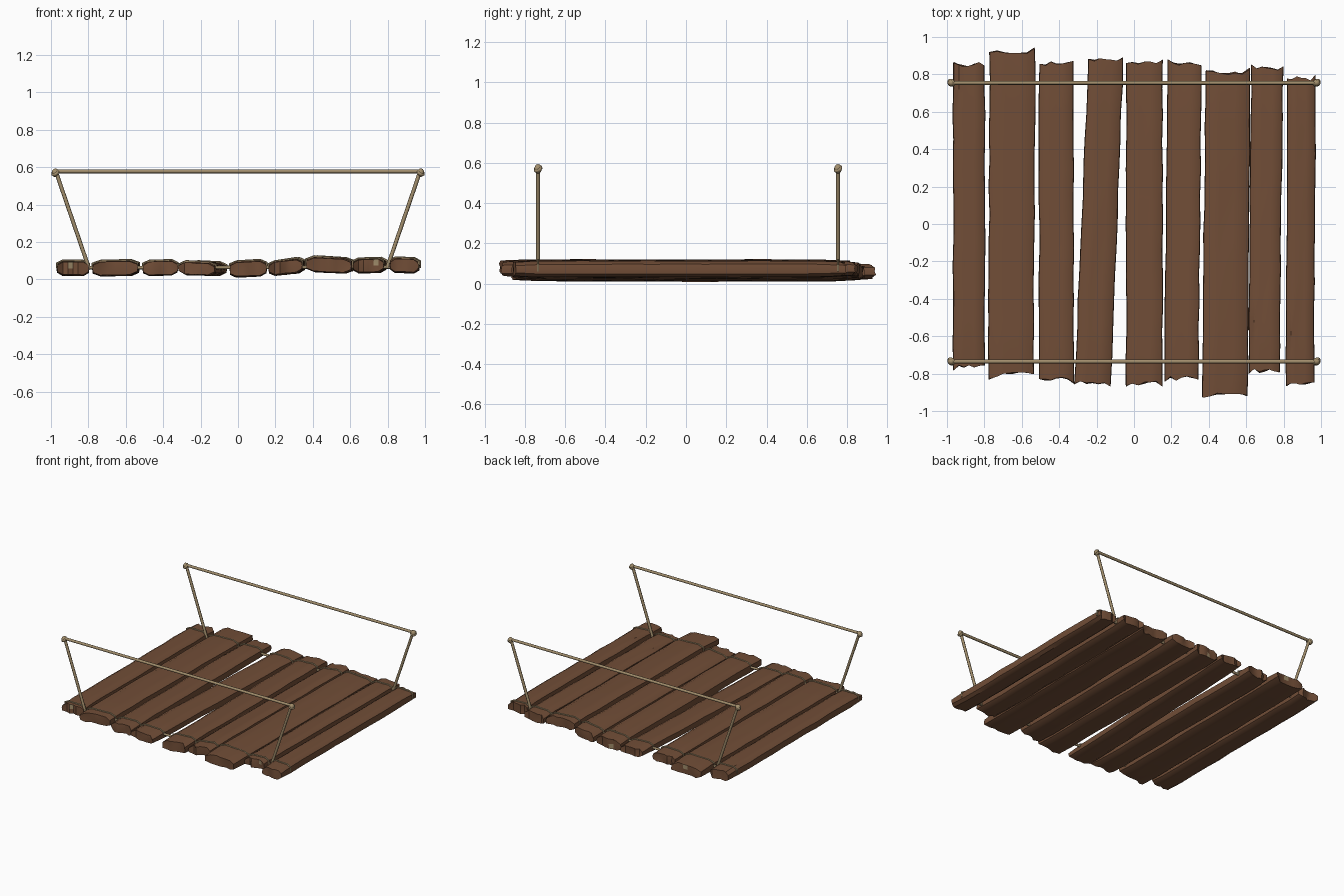
import bpy, bmesh, math, random
from mathutils import Vector

if "Cube" in bpy.data.objects:
    bpy.data.objects.remove(bpy.data.objects["Cube"])
random.seed(7)


def material(name, rgb):
    m = bpy.data.materials.new(name)
    m.diffuse_color = (*rgb, 1)
    m.use_nodes = True
    m.node_tree.nodes["Principled BSDF"].inputs["Base Color"].default_value = m.diffuse_color
    return m


WOOD = material("brown wood", (0.165, 0.075, 0.038))
ROPE = material("tan rope", (0.36, 0.27, 0.15))


def finish(bm, name, mats, angle=35):
    bmesh.ops.recalc_face_normals(bm, faces=bm.faces[:])
    me = bpy.data.meshes.new(name)
    bm.to_mesh(me)
    bm.free()
    for m in mats:
        me.materials.append(m)
    me.polygons.foreach_set("use_smooth", [True] * len(me.polygons))
    me.set_sharp_from_angle(angle=math.radians(angle))
    ob = bpy.data.objects.new(name, me)
    bpy.context.collection.objects.link(ob)
    return ob


# front y, back y, left/right x at front, left/right x at back, top z left/right, thickness
PLANKS = [
    (-0.77, 0.86, -0.965, -0.80, -0.965, -0.80, .100, .098, .080),
    (-0.81, 0.92, -0.775, -0.54, -0.77, -0.53, .098, .102, .082),
    (-0.835, 0.86, -0.505, -0.325, -0.505, -0.325, .098, .102, .080),
    (-0.85, 0.88, -0.315, -0.125, -0.24, -0.06, .096, .090, .072),
    (-0.86, 0.87, -0.04, 0.15, -0.04, 0.15, .095, .103, .086),
    (-0.83, 0.86, 0.165, 0.34, 0.18, 0.36, .095, .113, .078),
    (-0.92, 0.815, 0.365, 0.605, 0.385, 0.62, .122, .112, .082),
    (-0.79, 0.84, 0.615, 0.775, 0.63, 0.795, .110, .114, .078),
    (-0.855, 0.78, 0.815, 0.96, 0.82, 0.97, .116, .112, .080),
]
N, S = 6, 12


def plank(idx, p):
    y0, y1, fl, fr, bl, br, zl, zr, th = p
    bm = bmesh.new()
    ends = []
    for _ in range(2):
        e = [random.uniform(-.016, .006) for _ in range(N + 1)]
        e[random.choice((0, N))] += 0.02
        ends.append(e)
    rings, mids = [], []
    for s in range(S + 1):
        t = s / S
        L, R = fl + (bl - fl) * t, fr + (br - fr) * t
        L += random.uniform(-.003, .003)
        R += random.uniform(-.003, .003)
        end = s in (0, S)

        def pt(i, row):
            u = i / N
            y = y0 + (y1 - y0) * t
            edge = i in (0, N)
            z = zl + (zr - zl) * u - th * row / 2
            if row != 1:
                inset = (.016 if edge else 0) + (.006 if end else 0)
                z += -inset if row == 0 else inset
                z += random.uniform(-.0015, .0015)
            x = L + (R - L) * u
            if edge and row == 1:
                x += .003 if i else -.003
            if s == 0:
                y -= ends[0][i] + random.uniform(-.005, .005)
            elif s == S:
                y += ends[1][i] + random.uniform(-.005, .005)
            return bm.verts.new((x, y, z))
        rows = [[pt(i, 0) for i in range(N + 1)], None, [pt(i, 2) for i in range(N + 1)]]
        if end:
            rows[1] = [pt(i, 1) for i in range(N + 1)]
        else:
            a, b = pt(0, 1), pt(N, 1)
            rows[1] = [a] + [None] * (N - 1) + [b]
        rings.append(rows[0] + [rows[1][N]] + rows[2][::-1] + [rows[1][0]])
        mids.append(rows)
    for a, b in zip(rings, rings[1:]):
        k = len(a)
        for i in range(k):
            bm.faces.new((a[i], a[(i + 1) % k], b[(i + 1) % k], b[i]))
    # broken ends, with a bare pale splinter on a few planks
    for side, rows in ((0, mids[0]), (1, mids[-1])):
        for r in range(2):
            for i in range(N):
                f = bm.faces.new((rows[r][i], rows[r][i + 1], rows[r + 1][i + 1], rows[r + 1][i]))
                if (side, idx, r, i) in {(0, 0, 0, 2), (0, 7, 0, 4), (1, 1, 0, 3), (1, 4, 1, 2)}:
                    f.material_index = 1
    finish(bm, f"plank_{idx + 1}", (WOOD, ROPE))


for i, p in enumerate(PLANKS):
    plank(i, p)


def tube(name, pts, r, sides=8):
    bm = bmesh.new()
    pts = [Vector(q) for q in pts]
    rings = []
    for k, q in enumerate(pts):
        d = (pts[min(k + 1, len(pts) - 1)] - pts[max(k - 1, 0)]).normalized()
        u = d.cross(Vector((0, 1, 0))).normalized()   # every rope lies in an xz plane
        v = d.cross(u)
        rings.append([bm.verts.new(q + r * (math.cos(a) * u + math.sin(a) * v))
                      for a in (2 * math.pi * j / sides for j in range(sides))])
    for a, b in zip(rings, rings[1:]):
        for j in range(sides):
            bm.faces.new((a[j], a[(j + 1) % sides], b[(j + 1) % sides], b[j]))
    bm.faces.new(rings[0])
    bm.faces.new(rings[-1])
    return finish(bm, name, (ROPE,), 50)


def knot(name, x, y, z):
    # lumpy core with a rope coil around it
    bm = bmesh.new()
    bmesh.ops.create_icosphere(bm, subdivisions=2, radius=0.019)
    for v in bm.verts:
        v.co.z *= 1.25
    finish(bm, name + "_core", (ROPE,), 60).location = (x, y, z)
    bpy.ops.mesh.primitive_torus_add(major_radius=0.015, minor_radius=0.009, major_segments=14,
                                     minor_segments=7, location=(x, y, z),
                                     rotation=(0.5, math.copysign(0.6, x), 0))
    t = bpy.context.object
    t.name = name + "_coil"
    t.data.materials.append(ROPE)
    bpy.ops.object.shade_smooth()


for side, y in (("front", -0.735), ("back", 0.755)):
    # handrail, slanted hangers and corner knots
    tube(side + "_hand_rope", [(-0.98, y, .577), (0.98, y, .577)], .0105)
    for n, sx in (("left", -1), ("right", 1)):
        tube(f"{side}_{n}_hanger", [(sx * .972, y, .572), (sx * .797, y, .06)], .0105)
        knot(f"{side}_{n}_knot", sx * .977, y, .57)
    # rope running between the planks and lashed over each plank
    tube(side + "_deck_rope", [(-0.95, y, .062), (0.94, y, .066)], .009)
    for i, p in enumerate(PLANKS):
        y0, y1, fl, fr, bl, br, zl, zr, th = p
        t = (y - y0) / (y1 - y0)
        L, R = fl + (bl - fl) * t, fr + (br - fr) * t
        tube(f"{side}_lashing_{i + 1}",
             [(L - .003, y, .06), (L - .003, y, zl - .014), (L + (R - L) / 6, y, zl + .001),
              (R - (R - L) / 6, y, zr + .001), (R + .003, y, zr - .014), (R + .003, y, .06)], .006, 6)
